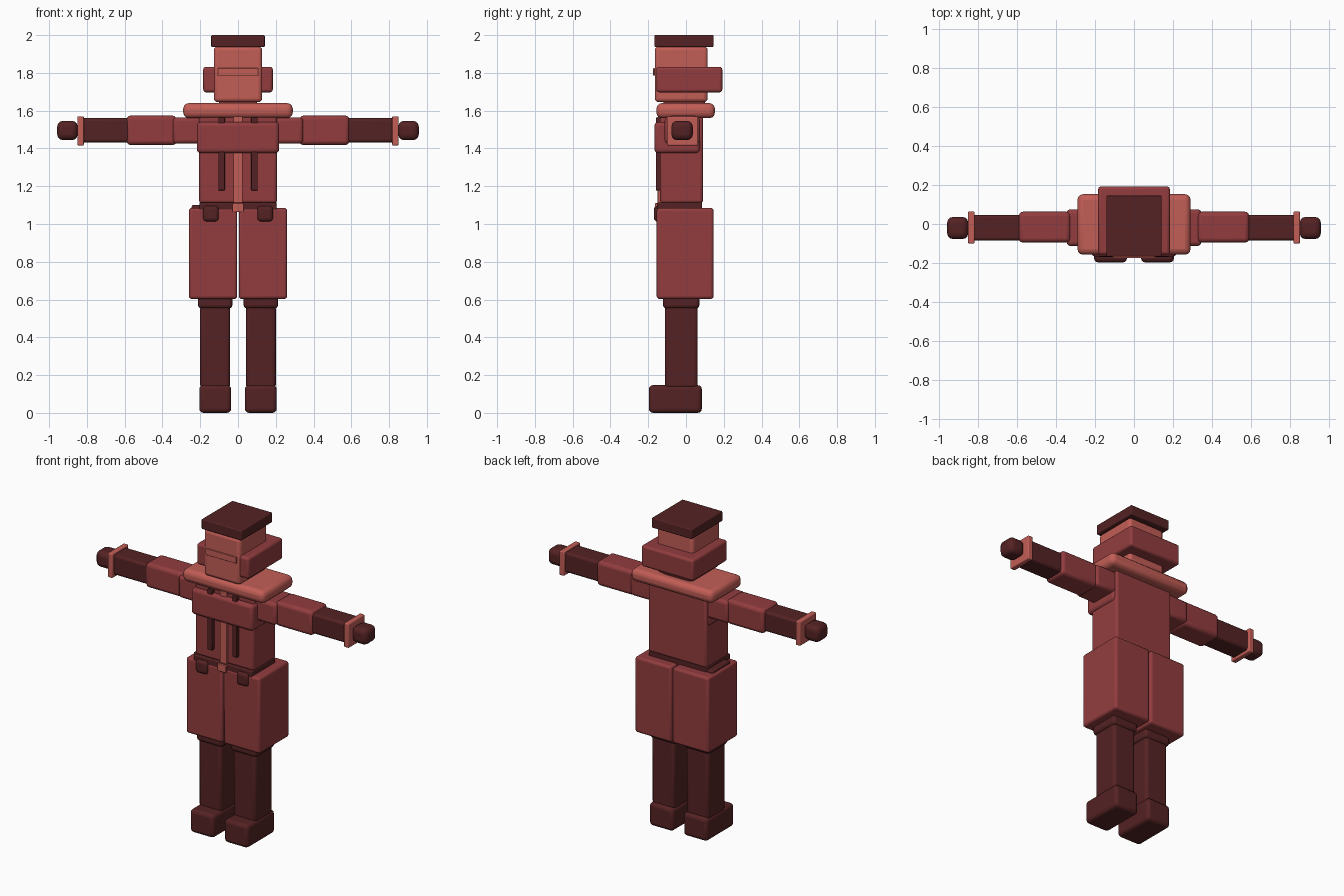
import bpy, bmesh, math
from mathutils import Vector

cube = bpy.data.objects.get("Cube")
if cube:
    bpy.data.objects.remove(cube, do_unlink=True)


def material(name, rgb):
    m = bpy.data.materials.new(name)
    m.use_nodes = True
    m.diffuse_color = (*rgb, 1)
    m.node_tree.nodes["Principled BSDF"].inputs["Base Color"].default_value = (*rgb, 1)
    return m


DARK = material("dark maroon", (0.09, 0.016, 0.017))
MID = material("brick red", (0.288, 0.046, 0.049))
LIGHT = material("salmon", (0.54, 0.11, 0.092))


def block(name, mat, x, y, z, bevel=0.015):
    """Rounded box spanning the given (low, high) ranges."""
    lo, hi = (Vector(c) for c in zip(x, y, z))
    bm = bmesh.new()
    bmesh.ops.create_cube(bm, size=1)
    for v in bm.verts:
        v.co = (lo + hi) / 2 + v.co * (hi - lo)
    mesh = bpy.data.meshes.new(name)
    bm.to_mesh(mesh)
    bm.free()
    mesh.materials.append(mat)
    ob = bpy.data.objects.new(name, mesh)
    bpy.context.collection.objects.link(ob)
    if bevel:
        mod = ob.modifiers.new("rounding", "BEVEL")
        mod.width = bevel
        mod.segments = 3
        mod.limit_method = "ANGLE"
    bpy.ops.object.select_all(action="DESELECT")
    ob.select_set(True)
    bpy.context.view_layer.objects.active = ob
    bpy.ops.object.shade_smooth_by_angle(angle=math.radians(40))
    return ob


def pair(name, mat, x, y, z, bevel=0.015):
    """The same block on both sides of the body."""
    block("left_" + name, mat, x, y, z, bevel)
    block("right_" + name, mat, (-x[1], -x[0]), y, z, bevel)


# Head and hat
block("hat", DARK, (-0.142, 0.142), (-0.167, 0.145), (1.937, 2.0), 0.006)
block("head", LIGHT, (-0.128, 0.128), (-0.165, 0.115), (1.645, 1.94), 0.02)
block("face_plate", LIGHT, (-0.108, 0.108), (-0.174, -0.165), (1.785, 1.825), 0.002)
block("hair_band", MID, (-0.184, 0.184), (-0.157, 0.192), (1.697, 1.832), 0.015)
block("neck", MID, (-0.1, 0.1), (-0.12, 0.1), (1.6, 1.67))

# Torso and clothing
block("collar", LIGHT, (-0.29, 0.29), (-0.157, 0.153), (1.56, 1.64), 0.03)
block("torso", MID, (-0.206, 0.206), (-0.138, 0.09), (1.11, 1.575), 0.015)
block("chest_panel", MID, (-0.218, 0.218), (-0.167, 0.075), (1.375, 1.54), 0.02)
block("front_closure", LIGHT, (-0.025, 0.025), (-0.15, -0.12), (1.1, 1.57), 0.004)
pair("strap", DARK, (0.07, 0.104), (-0.16, -0.13), (1.178, 1.565), 0.004)
block("belt", DARK, (-0.205, 0.205), (-0.153, 0.085), (1.07, 1.115), 0.006)
block("buckle", LIGHT, (-0.03, 0.03), (-0.165, -0.14), (1.063, 1.11), 0.004)
pair("belt_pouch", DARK, (0.102, 0.185), (-0.17, -0.13), (1.013, 1.096), 0.018)
block("right_hip_pouch", DARK, (-0.245, -0.15), (-0.1, 0.08), (1.05, 1.1), 0.008)

# Legs
pair("trouser_leg", MID, (0.004, 0.26), (-0.155, 0.146), (0.603, 1.085), 0.015)
pair("knee_cuff", DARK, (0.03, 0.212), (-0.122, 0.071), (0.553, 0.64), 0.018)
pair("shin", DARK, (0.042, 0.2), (-0.112, 0.062), (0.13, 0.57), 0.018)
pair("foot", DARK, (0.036, 0.205), (-0.197, 0.084), (0.0, 0.147), 0.022)

# Arms
pair("shoulder", MID, (0.18, 0.345), (-0.113, 0.075), (1.425, 1.565), 0.02)
pair("upper_arm", MID, (0.325, 0.59), (-0.095, 0.063), (1.418, 1.574), 0.022)
pair("forearm", DARK, (0.56, 0.835), (-0.085, 0.046), (1.432, 1.56), 0.015)
pair("wrist_cuff", LIGHT, (0.816, 0.85), (-0.1, 0.064), (1.416, 1.57), 0.006)
pair("hand", DARK, (0.849, 0.957), (-0.077, 0.036), (1.444, 1.546), 0.03)
